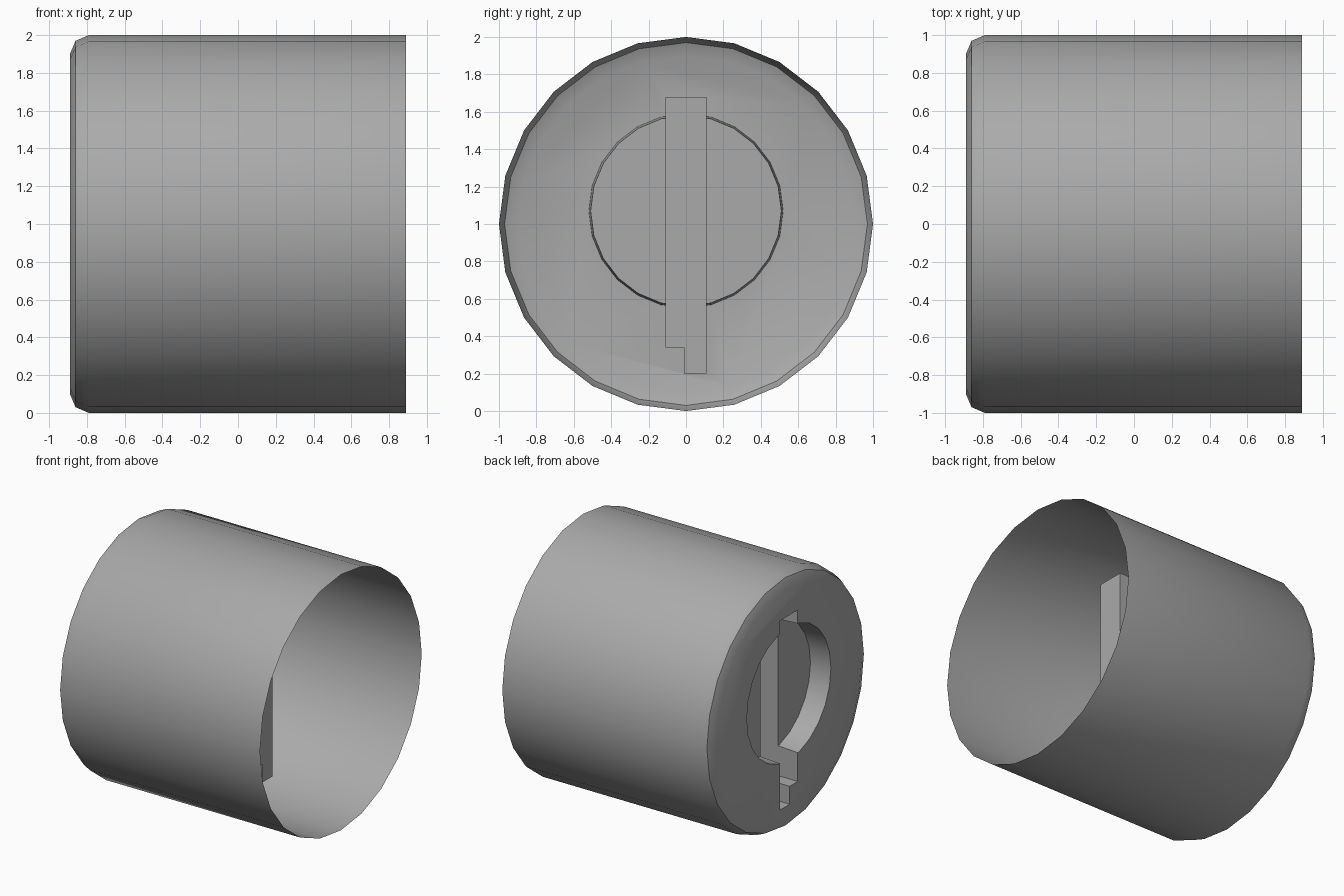
import bpy
import bmesh
from math import sin, cos, pi, radians

cube = bpy.data.objects.get("Cube")
if cube:
    bpy.data.objects.remove(cube, do_unlink=True)

SIDES = 24
OPEN_X, CAP_X = 0.89, -0.89


def circle(radius, height):
    """Points of a circle in the y-z plane."""
    return [(radius * sin(2 * pi * i / SIDES), height + radius * cos(2 * pi * i / SIDES))
            for i in range(SIDES)]


def loft(name, sections):
    """Closed solid through (x, outline) sections along x."""
    bm = bmesh.new()
    rings = [[bm.verts.new((x, y, z)) for y, z in outline] for x, outline in sections]
    for a, b in zip(rings, rings[1:]):
        n = len(a)
        for i in range(n):
            j = (i + 1) % n
            bm.faces.new((a[i], a[j], b[j], b[i]))
    bm.faces.new(rings[0])
    bm.faces.new(rings[-1])
    bmesh.ops.recalc_face_normals(bm, faces=bm.faces)
    mesh = bpy.data.meshes.new(name)
    bm.to_mesh(mesh)
    bm.free()
    obj = bpy.data.objects.new(name, mesh)
    bpy.context.collection.objects.link(obj)
    return obj


# Cylinder with a rounded shoulder at the capped end
profile = [(OPEN_X, 1), (-0.79, 1), (-0.86, 0.97), (CAP_X, 0.9)]
shell = loft("cylinder_shell", [(x, circle(r, 1)) for x, r in profile])

# Shallow, slightly tapered round recess and deep stepped key slot
recess = loft("recess_cutter", [(-1.0, circle(0.526, 1.07)), (-0.72, circle(0.51, 1.07))])
slot_outline = [(-0.11, 1.68), (0.11, 1.68), (0.11, 0.2),
                (-0.01, 0.2), (-0.01, 0.34), (-0.11, 0.34)]
slot = loft("slot_cutter", [(-1.0, slot_outline), (0.22, slot_outline)])

bpy.context.view_layer.objects.active = shell
for cutter in (recess, slot):
    cutter.hide_render = True
    mod = shell.modifiers.new(cutter.name, "BOOLEAN")
    mod.operation = "DIFFERENCE"
    mod.solver = "EXACT"
    mod.object = cutter
    bpy.ops.object.modifier_apply(modifier=mod.name)
for cutter in (recess, slot):
    bpy.data.objects.remove(cutter, do_unlink=True)

# Open the far end, leaving a thin skin with pockets inside
bm = bmesh.new()
bm.from_mesh(shell.data)
end = [f for f in bm.faces if all(v.co.x > OPEN_X - 0.01 for v in f.verts)]
bmesh.ops.delete(bm, geom=end, context="FACES")
bm.to_mesh(shell.data)
bm.free()

# Grey finish
grey = bpy.data.materials.new("plain_grey")
grey.use_nodes = True
colour = (0.4, 0.4, 0.4, 1)
grey.diffuse_color = colour
grey.node_tree.nodes["Principled BSDF"].inputs["Base Color"].default_value = colour
shell.data.materials.clear()
shell.data.materials.append(grey)

bpy.ops.object.select_all(action="DESELECT")
shell.select_set(True)
bpy.context.view_layer.objects.active = shell
bpy.ops.object.shade_smooth_by_angle(angle=radians(30))
